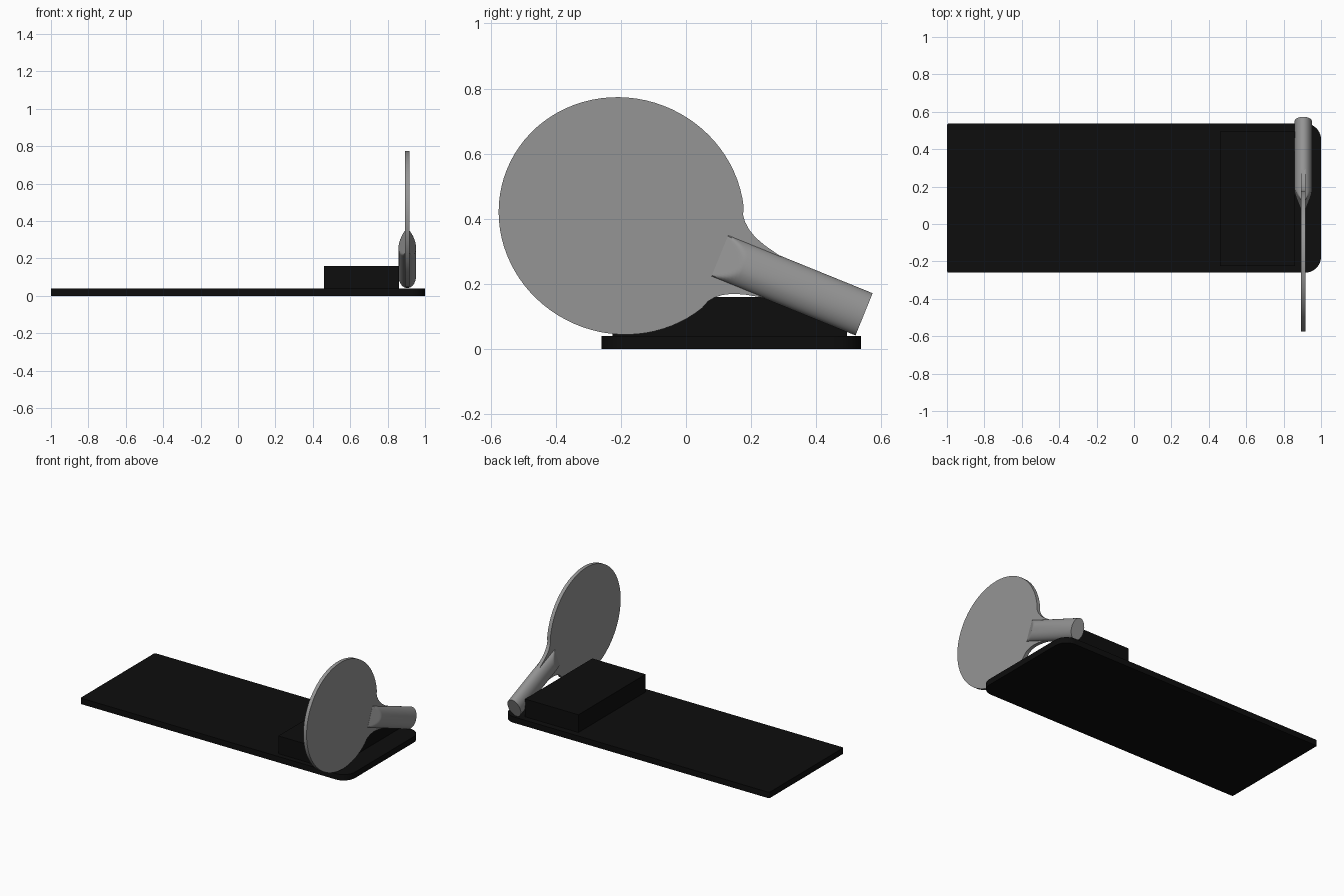
import bpy, bmesh, math
from mathutils import Matrix, Vector

if "Cube" in bpy.data.objects:
    bpy.data.objects.remove(bpy.data.objects["Cube"])


def material(name, rgb):
    m = bpy.data.materials.new(name)
    m.diffuse_color = (*rgb, 1)
    m.use_nodes = True
    m.node_tree.nodes["Principled BSDF"].inputs["Base Color"].default_value = m.diffuse_color
    return m


BLACK = material("black", (0.004, 0.004, 0.004))
GREY = material("grey", (0.3, 0.3, 0.3))


def finish(name, bm, mat, frame=None):
    if frame:
        bm.transform(frame)
    bmesh.ops.recalc_face_normals(bm, faces=bm.faces)
    mesh = bpy.data.meshes.new(name)
    bm.to_mesh(mesh)
    bm.free()
    mesh.materials.append(mat)
    ob = bpy.data.objects.new(name, mesh)
    bpy.context.collection.objects.link(ob)
    bpy.context.view_layer.objects.active = ob
    ob.select_set(True)
    bpy.ops.object.shade_smooth_by_angle(angle=math.radians(30))
    ob.select_set(False)
    return ob


def loft(rings):
    """Skin a list of closed rings and cap both ends."""
    bm = bmesh.new()
    vs = [[bm.verts.new(p) for p in r] for r in rings]
    n = len(vs[0])
    for a, b in zip(vs, vs[1:]):
        for i in range(n):
            j = (i + 1) % n
            bm.faces.new((a[i], a[j], b[j], b[i]))
    bm.faces.new(vs[0])
    bm.faces.new(vs[-1])
    return bm


def prism(outline, lo, hi):
    return loft([[(x, y, z) for x, y in outline] for z in (lo, hi)])


def rounded_rect(x0, x1, y0, y1, r_left, r_right, steps=10):
    pts = []
    for x, y, r, start in ((x1 - r_right, y1 - r_right, r_right, 0),
                           (x0 + r_left, y1 - r_left, r_left, 90),
                           (x0 + r_left, y0 + r_left, r_left, 180),
                           (x1 - r_right, y0 + r_right, r_right, 270)):
        for i in range(steps + 1):
            a = math.radians(start + 90 * i / steps)
            pts.append((x + r * math.cos(a), y + r * math.sin(a)))
    return pts


# Base plate and raised block
finish("base_plate", prism(rounded_rect(-1, 1, -0.26, 0.537, 0.01, 0.085), 0, 0.04), BLACK)
finish("raised_block", prism([(0.46, -0.225), (0.86, -0.225), (0.86, 0.495), (0.46, 0.495)],
                             0.04, 0.16), BLACK)

# Paddle frame: local x runs toward the handle, local y across, local z is thickness
tilt = math.radians(22.1)
axis_u = Vector((0, math.cos(tilt), -math.sin(tilt)))
axis_v = Vector((0, math.sin(tilt), math.cos(tilt)))
axis_w = axis_u.cross(axis_v)
frame = Matrix((axis_u, axis_v, axis_w)).transposed().to_4x4()
frame.translation = Vector((0.905, -0.198, 0.409))

# Blade: oval with a flared neck
neck = [(0.345, 0.143), (0.358, 0.126), (0.378, 0.109), (0.405, 0.094),
        (0.44, 0.082), (0.48, 0.073), (0.53, 0.062)]
start, count = 28, 72
oval = [math.radians(start + (360 - 2 * start) * i / count) for i in range(count + 1)]
outline = [(0.38 * math.cos(a), 0.362 * math.sin(a)) for a in oval]
outline += [(u, -v) for u, v in neck] + neck[::-1]
finish("paddle_blade", prism(outline, -0.012, 0.012), GREY, frame)

# Handle: oval bar, both sides wedge-cut down to the blade
sides = 48
rings = []
for s in (0, 0.01, 0.02, 0.03, 0.04, 0.05, 0.06, 0.07, 0.08, 0.478):
    limit = 0.0125 + 0.45 * s
    ring = []
    for i in range(sides):
        a = 2 * math.pi * i / sides
        w = 0.047 * math.sin(a)
        ring.append((0.326 + s, 0.07 * math.cos(a), max(-limit, min(limit, w))))
    rings.append(ring)
finish("paddle_handle", loft(rings), GREY, frame)
